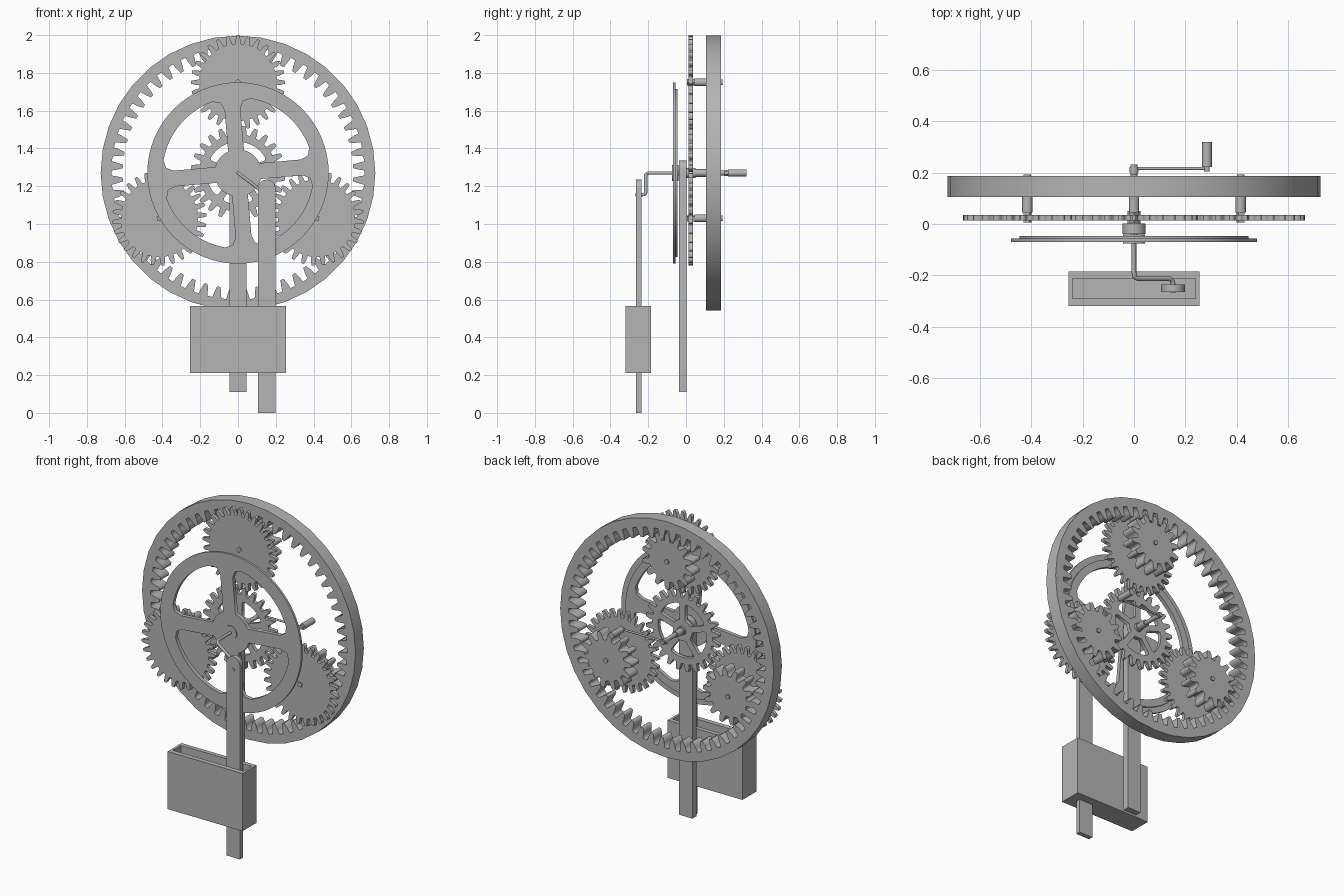
import bpy, math
from mathutils import Vector

if "Cube" in bpy.data.objects:
    bpy.data.objects.remove(bpy.data.objects["Cube"])

CZ = 1.27          # height of the main axis
ORBIT = 0.48       # distance of the planet axes from the main axis
grey = bpy.data.materials.new("plain_grey")
grey.diffuse_color = (0.46, 0.46, 0.46, 1)
grey.use_nodes = True
grey.node_tree.nodes["Principled BSDF"].inputs["Base Color"].default_value = grey.diffuse_color


def finish(ob, name, angle=30):
    ob.name = name
    ob.data.materials.clear()
    ob.data.materials.append(grey)
    bpy.ops.object.select_all(action='DESELECT')
    ob.select_set(True)
    bpy.context.view_layer.objects.active = ob
    if angle:
        bpy.ops.object.shade_smooth_by_angle(angle=math.radians(angle))
    return ob


def plate(name, loops, x, z, y0, y1, angle=0):
    """Flat plate in the x-z plane from an outline and hole loops."""
    cu = bpy.data.curves.new(name, 'CURVE')
    cu.dimensions, cu.fill_mode = '2D', 'BOTH'
    cu.extrude = (y1 - y0) / 2
    for loop in loops:
        sp = cu.splines.new('POLY')
        sp.points.add(len(loop) - 1)
        for p, (a, b) in zip(sp.points, loop):
            p.co = (a, b, 0, 1)
        sp.use_cyclic_u = True
    ob = bpy.data.objects.new(name, cu)
    bpy.context.collection.objects.link(ob)
    ob.location = (x, (y0 + y1) / 2, z)
    ob.rotation_euler = (math.pi / 2, 0, 0)
    bpy.ops.object.select_all(action='DESELECT')
    ob.select_set(True)
    bpy.context.view_layer.objects.active = ob
    bpy.ops.object.convert(target='MESH')
    return finish(bpy.context.object, name, angle)


def polar(r, a):
    return (r * math.cos(a), r * math.sin(a))


def circle(r, n=48):
    return [polar(r, 2 * math.pi * i / n) for i in range(n)]


def teeth(n, base, tip, phase=0.0):
    """Toothed loop; tip below base gives inward teeth."""
    step = 2 * math.pi / n
    mid = (base + tip) / 2
    shape = [(-0.32, base), (-0.25, mid), (-0.13, tip),
             (0.13, tip), (0.25, mid), (0.32, base)]
    return [polar(r, phase + (i + f) * step) for i in range(n) for f, r in shape]


def window(a0, a1, r0, r1, half_spoke, corner):
    """Rounded opening between two spokes."""
    def at(r, a, sign, inset):
        return a + sign * math.asin((half_spoke + inset) / r)
    s, e = (at(r1 - corner, a0, 1, 0), at(r1 - corner, a1, -1, 0))
    so, eo = (at(r1, a0, 1, corner), at(r1, a1, -1, corner))
    si, ei = (at(r0, a0, 1, 0), at(r0, a1, -1, 0))
    k = 0.3 * corner
    pts = [polar(r1 - corner, s), polar(r1 - k, at(r1 - k, a0, 1, k))]
    pts += [polar(r1, so + (eo - so) * i / 14) for i in range(15)]
    pts += [polar(r1 - k, at(r1 - k, a1, -1, k)), polar(r1 - corner, e)]
    pts += [polar(r0, ei + (si - ei) * i / 5) for i in range(6)]
    return pts


def windows(n, phase, *args):
    step = 2 * math.pi / n
    return [window(phase + i * step, phase + (i + 1) * step, *args) for i in range(n)]


def rod(name, x, z, y0, y1, r, n=24, turn=0.0):
    bpy.ops.mesh.primitive_cylinder_add(vertices=n, radius=r, depth=y1 - y0,
                                        location=(x, (y0 + y1) / 2, z),
                                        rotation=(math.pi / 2, turn, 0))
    return finish(bpy.context.object, name, 40)


def bent_rod(name, pts, r, bend):
    """Round wire through points with rounded corners."""
    pts = [Vector(p) for p in pts]
    path = [pts[0]]
    for a, b, c in zip(pts, pts[1:], pts[2:]):
        p, q = b + (a - b).normalized() * bend, b + (c - b).normalized() * bend
        for i in range(7):
            t = i / 6
            path.append(p * (1 - t) ** 2 + b * 2 * t * (1 - t) + q * t * t)
    path.append(pts[-1])
    cu = bpy.data.curves.new(name, 'CURVE')
    cu.dimensions, cu.bevel_depth, cu.use_fill_caps = '3D', r, True
    cu.bevel_resolution = 3
    sp = cu.splines.new('POLY')
    sp.points.add(len(path) - 1)
    for p, v in zip(sp.points, path):
        p.co = (*v, 1)
    ob = bpy.data.objects.new(name, cu)
    bpy.context.collection.objects.link(ob)
    bpy.ops.object.select_all(action='DESELECT')
    ob.select_set(True)
    bpy.context.view_layer.objects.active = ob
    bpy.ops.object.convert(target='MESH')
    return finish(bpy.context.object, name, 40)


def round_bar(half, z0, z1):
    """Upright bar outline with a round top."""
    arc = [(half * math.cos(math.pi * i / 16), z1 - half + half * math.sin(math.pi * i / 16))
           for i in range(17)]
    return [(-half, z0), (half, z0)] + arc


# Outer ring with inward teeth
plate("ring_gear", [circle(0.727, 36), teeth(56, 0.67, 0.61, math.pi / 56)],
      0, CZ, 0.105, 0.186)

# Three planet sets: thin front gear, thick rear gear, axle
for i in range(3):
    a = math.pi / 2 + i * 2 * math.pi / 3
    x, z = ORBIT * math.cos(a), CZ + ORBIT * math.sin(a)
    plate("planet_front_gear", [teeth(28, 0.205, 0.25, a)], x, z, 0.013, 0.036)
    plate("planet_rear_gear", [teeth(14, 0.125, 0.172, a)], x, z, 0.107, 0.184)
    rod("planet_sleeve", x, z, 0.045, 0.108, 0.02)
    rod("planet_square_axle", x, z, 0.005, 0.11, 0.018, 4, a)
    rod("planet_axle_end", x, z, 0.18, 0.192, 0.014, 12)

# Central gear with spokes
plate("sun_gear", [teeth(24, 0.205, 0.25, math.pi / 2 + math.pi / 24)]
      + windows(5, math.pi / 2, 0.065, 0.165, 0.018, 0.015), 0, CZ, 0.013, 0.036)

# Four-spoked flywheel with a raised inner step at the back
PH = math.radians(5)
holes = windows(4, PH, 0.125, 0.40, 0.042, 0.06)
plate("flywheel", [circle(0.48, 64)] + holes, 0, CZ, -0.07, -0.056, 0)
plate("flywheel_step", [circle(0.445, 64)] + holes, 0, CZ, -0.056, -0.046, 0)
rod("flywheel_hub", 0, CZ, -0.075, -0.04, 0.042, 32)

# Main shaft and collars
rod("main_shaft", 0, CZ, -0.075, 0.232, 0.013)
rod("shaft_collar", 0, CZ, 0.0, 0.05, 0.026)
rod("shaft_sleeve", 0, CZ, 0.05, 0.105, 0.02)
rod("crank_collar", 0, CZ, 0.2, 0.222, 0.017)

# Front crank wire and its pin
bent_rod("front_crank", [(0, 0, CZ), (0, -0.213, CZ), (0.152, -0.213, 1.155),
                         (0.152, -0.262, 1.155)], 0.009, 0.024)
rod("crank_pin", 0.152, 1.155, -0.268, -0.235, 0.01, 16)

# Rear hand crank
bent_rod("hand_crank_arm", [(0, 0.216, CZ), (0.284, 0.216, CZ)], 0.006, 0.01)
rod("hand_crank_handle", 0.284, CZ, 0.222, 0.32, 0.019)
rod("hand_crank_washer", 0.284, CZ, 0.205, 0.222, 0.011)

# Support post and moving slat
plate("support_post", [round_bar(0.045, 0.11, 1.335)], 0, 0, -0.038, 0.002, 20)
plate("slat", [round_bar(0.046, 0, 1.235)], 0.152, 0, -0.264, -0.236, 20)

# Open-topped guide box
def block(name, x0, x1, y0, y1, z0, z1):
    bpy.ops.mesh.primitive_cube_add(size=1, location=((x0 + x1) / 2, (y0 + y1) / 2, (z0 + z1) / 2))
    ob = bpy.context.object
    ob.scale = (x1 - x0, y1 - y0, z1 - z0)
    return finish(ob, name, 0)


box = block("guide_box", -0.255, 0.255, -0.32, -0.185, 0.21, 0.565)
cutter = block("box_cutter", -0.24, 0.24, -0.29, -0.212, 0.235, 0.7)
cutter.hide_render = True
cutter.hide_set(True)
cut = box.modifiers.new("hollow", 'BOOLEAN')
cut.operation, cut.object, cut.solver = 'DIFFERENCE', cutter, 'EXACT'
